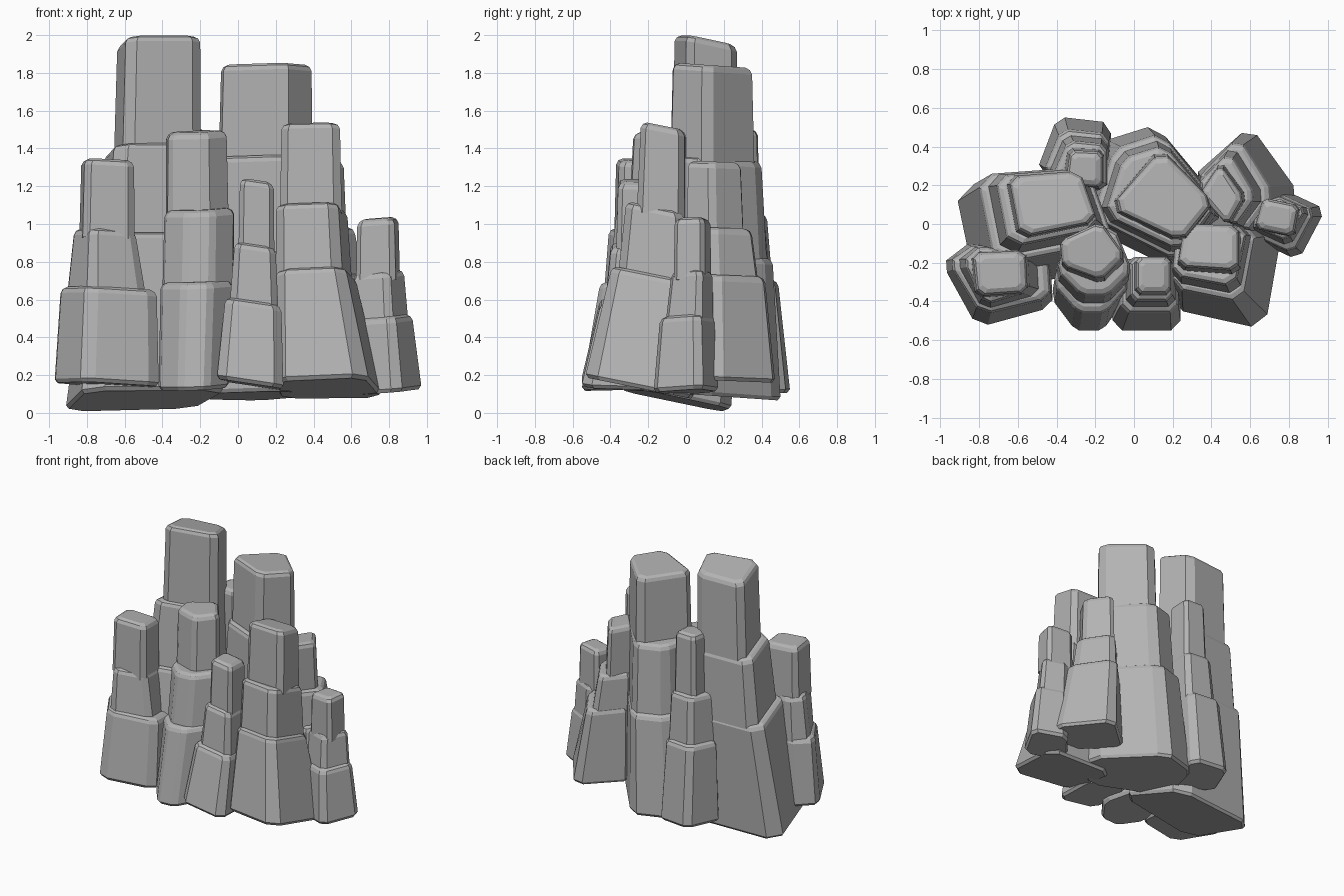
import bpy
import bmesh
from math import cos, sin, radians

if "Cube" in bpy.data.objects:
    bpy.data.objects.remove(bpy.data.objects["Cube"], do_unlink=True)

# Single stone colour
stone = bpy.data.materials.new("grey_stone")
stone.use_nodes = True
grey = (0.45, 0.45, 0.45, 1)
stone.diffuse_color = grey
stone.node_tree.nodes["Principled BSDF"].inputs["Base Color"].default_value = grey


def outline(corners, cut):
    """Polygon with chamfered corners, normalised to the -1..1 square."""
    pts = [(cos(radians(a)), sin(radians(a))) for a in corners]
    out = []
    for i, p in enumerate(pts):
        for q in (pts[i - 1], pts[(i + 1) % len(pts)]):
            out.append([p[k] + (q[k] - p[k]) * cut for k in (0, 1)])
    for k in (0, 1):
        low, high = min(p[k] for p in out), max(p[k] for p in out)
        for p in out:
            p[k] = 2 * (p[k] - low) / (high - low) - 1
    return out


def add_ring(bm, shape, rect, slope, inset=0.0, lift=0.0):
    """One tilted cross-section fitted into (x0, x1, y0, y1, z)."""
    x0, x1, y0, y1, z = rect
    cx, cy = (x0 + x1) / 2, (y0 + y1) / 2
    hx = (x1 - x0) / 2 - inset
    hy = (y1 - y0) / 2 - inset
    return [bm.verts.new((cx + u * hx, cy + v * hy,
                          z + lift + u * hx * slope[0] + v * hy * slope[1]))
            for u, v in shape]


def add_tier(bm, shape, rings):
    """Skin a stack of rings and cap both ends."""
    for low, high in zip(rings, rings[1:]):
        for i in range(len(shape)):
            j = (i + 1) % len(shape)
            bm.faces.new((low[i], low[j], high[j], high[i]))
    bm.faces.new(list(reversed(rings[0])))
    bm.faces.new(rings[-1])


def column(name, corners, top_corners, slope, foot, base, middle, top):
    """Rock pillar of three stacked, tapering blocks with worn rims."""
    bm = bmesh.new()
    below = foot
    blocks = ((base, corners, 0.14, 0), (middle, corners, 0.14, 0.5),
              (top, top_corners, 0.13, 0.25))
    for rect, angles, cut, spread in blocks:
        shape = outline(angles, cut)
        if rect is base:
            rings = [add_ring(bm, shape, foot, slope, inset=0.015),
                     add_ring(bm, shape, foot, slope, lift=0.02)]
        else:
            # upper blocks widen downwards and sink into the block beneath
            sunk = [a + (b - a) * spread for a, b in zip(rect[:4], below)]
            rings = [add_ring(bm, shape, (*sunk, below[4] - 0.05), slope)]
        rings += [add_ring(bm, shape, rect, slope, lift=-0.035),
                  add_ring(bm, shape, rect, slope, inset=0.012, lift=-0.012),
                  add_ring(bm, shape, rect, slope, inset=0.035)]
        add_tier(bm, shape, rings)
        below = rect
    bmesh.ops.recalc_face_normals(bm, faces=bm.faces)
    mesh = bpy.data.meshes.new(name)
    bm.to_mesh(mesh)
    bm.free()
    mesh.materials.append(stone)
    bpy.context.collection.objects.link(bpy.data.objects.new(name, mesh))


# Two tall central pillars
column("tallest_pillar", (55, 137, 239, 333), (55, 137, 239, 333), (0.04, -0.2),
       (-.91, -.08, -.34, .24, .07), (-.8, -.12, -.2, .29, .92),
       (-.71, -.19, -.11, .28, 1.4), (-.64, -.2, -.06, .27, 1.975))
column("second_pillar", (85, 130, 195, 293, 354), (90, 192, 293, 354), (0, -0.07),
       (-.29, .44, -.21, .5, .09), (-.2, .42, -.17, .46, .84),
       (-.14, .4, -.12, .4, 1.35), (-.09, .39, -.07, .35, 1.84))

# Rear pillars
column("rear_pillar", (48, 120, 195, 312), (45, 130, 215, 315), (0, 0.03),
       (-.49, -.12, .16, .55, .1), (-.46, -.13, .17, .49, .7),
       (-.41, -.14, .18, .43, 1.05), (-.35, -.16, .19, .38, 1.5))
column("rear_side_pillar", (85, 175, 285, 350), (95, 180, 285, 355), (0, -0.04),
       (.33, .83, -.06, .47, .17), (.34, .71, -.03, .42, .73),
       (.34, .62, 0, .35, .98), (.35, .56, .01, .29, 1.33))

# Side pillar
column("side_pillar", (25, 97, 195, 287), (30, 125, 205, 310), (0.08, 0.03),
       (.59, .97, -.17, .17, .11), (.6, .925, -.14, .15, .51),
       (.61, .88, -.08, .14, .75), (.63, .85, -.06, .13, 1.03))

# Front pillars
column("broad_front_pillar", (40, 135, 215, 300), (45, 130, 215, 315), (0, -0.2),
       (.19, .76, -.53, .04, .13), (.2, .63, -.4, 0, .74),
       (.2, .58, -.32, 0, 1.09), (.23, .54, -.24, 0, 1.52))
column("outer_front_pillar", (35, 116, 155, 250, 330), (45, 140, 230, 320),
       (-0.05, -0.05),
       (-.97, -.42, -.52, -.1, .15), (-.94, -.43, -.46, -.11, .66),
       (-.87, -.54, -.41, -.12, .97), (-.83, -.55, -.37, -.14, 1.34))
column("middle_front_pillar", (60, 135, 198, 250, 290, 343), (75, 160, 210, 285, 350),
       (0.04, 0.05),
       (-.42, -.05, -.55, -.08, .13), (-.41, -.03, -.46, -.05, .7),
       (-.39, -.02, -.37, -.02, 1.08), (-.38, -.06, -.28, 0, 1.49))
column("small_front_pillar", (45, 135, 225, 315), (45, 135, 225, 315),
       (-0.15, -0.03),
       (-.11, .24, -.55, -.18, .15), (-.07, .23, -.46, -.18, .59),
       (-.02, .2, -.4, -.17, .89), (.01, .19, -.36, -.17, 1.23))
